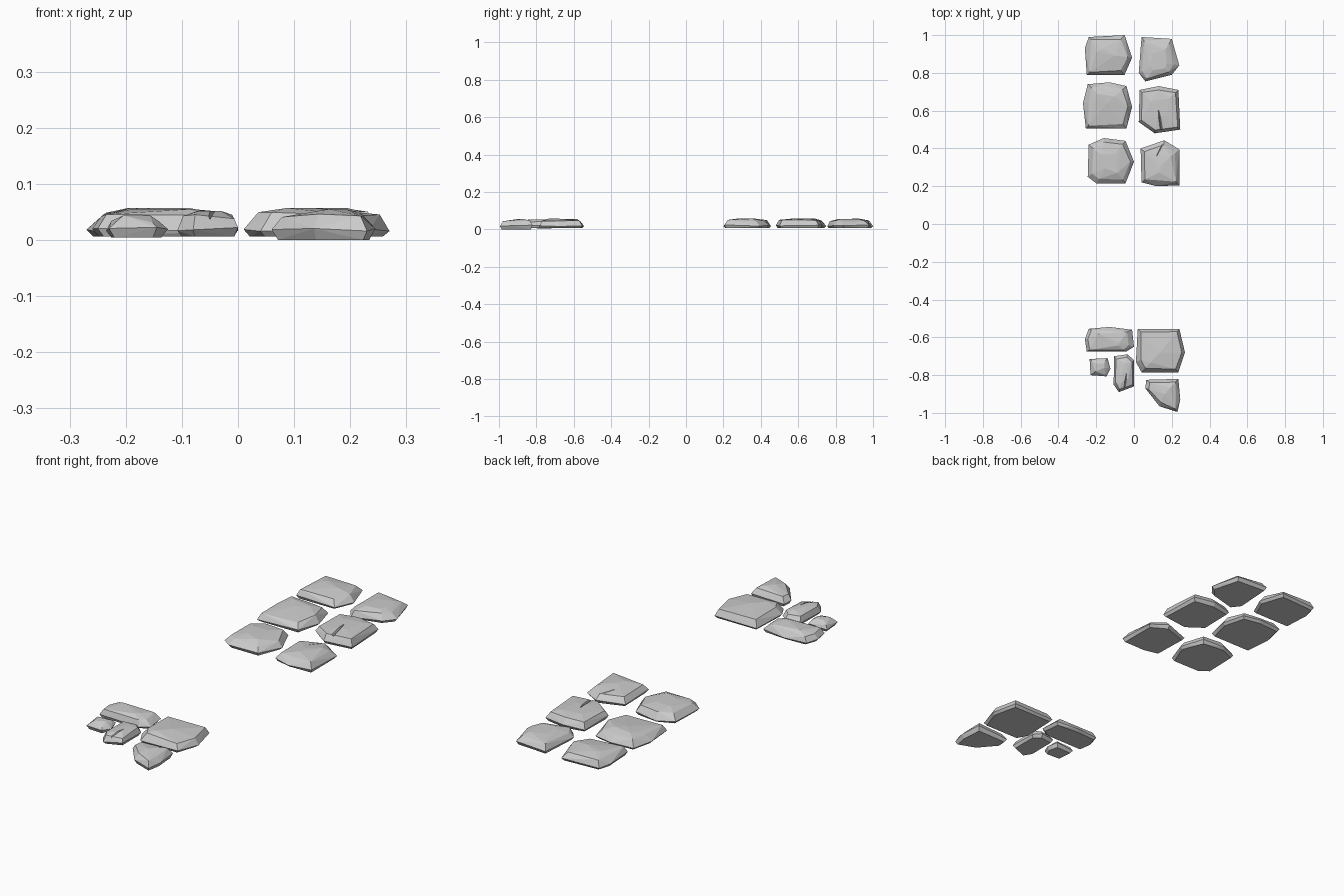
import bpy, bmesh, random
from mathutils import Vector

if "Cube" in bpy.data.objects:
    bpy.data.objects.remove(bpy.data.objects["Cube"])

random.seed(4)


def hull_object(name, points):
    bm = bmesh.new()
    for p in points:
        bm.verts.new(p)
    res = bmesh.ops.convex_hull(bm, input=bm.verts)
    loose = {g for g in res["geom_interior"] + res["geom_unused"]
             if isinstance(g, bmesh.types.BMVert)}
    bmesh.ops.delete(bm, geom=list(loose), context='VERTS')
    bmesh.ops.recalc_face_normals(bm, faces=bm.faces)
    me = bpy.data.meshes.new(name)
    bm.to_mesh(me)
    bm.free()
    ob = bpy.data.objects.new(name, me)
    bpy.context.collection.objects.link(ob)
    return ob


def stone(name, outline, height=0.057, base=0.006, rim=0.026):
    # flat underside, wide waist, inset shoulder, slightly domed top
    c = sum((Vector(p) for p in outline), Vector((0, 0))) / len(outline)
    pts = []
    for p in outline:
        d = Vector(p) - c
        for inset, z in ((0.012, base),
                         (0, 0.018 + random.uniform(-0.003, 0.006)),
                         (rim * random.uniform(0.6, 1.2),
                          height - random.uniform(0.006, 0.015))):
            q = c + d * (1 - inset / d.length)
            pts.append((q.x, q.y, z))
        if random.random() < 0.6:
            q = c + d * random.uniform(0.3, 0.55)
            pts.append((q.x, q.y, height))
    pts.append((c.x, c.y, height))
    return hull_object(name, pts)


def crack(ob, start, end, width, depth=0.016):
    # wedge-shaped groove tapering from start to end
    a, b = Vector((*start, 0)), Vector((*end, 0))
    n = (b - a).cross(Vector((0, 0, 1))).normalized() * width / 2
    up, low = Vector((0, 0, 0.07)), Vector((0, 0, 0.052 - depth))
    cutter = hull_object("crack_cutter", [a + n + up, a - n + up, a + low,
                                          b + n * 0.4 + up, b - n * 0.4 + up,
                                          b + Vector((0, 0, 0.05))])
    cutter.hide_render = True
    cutter.hide_viewport = True
    m = ob.modifiers.new("crack", 'BOOLEAN')
    m.operation, m.solver, m.object = 'DIFFERENCE', 'EXACT', cutter


# Far group: two columns of three slabs
stone("far_slab_left_back", [(-.24, .99), (-.05, 1), (-.01, .88), (-.05, .79),
                             (-.25, .79), (-.26, .93)])
stone("far_slab_right_back", [(.04, .99), (.2, .98), (.24, .84), (.2, .79),
                              (.06, .755), (.025, .8)], 0.055)
stone("far_slab_left_middle", [(-.245, .74), (-.13, .75), (-.04, .73), (-.01, .62),
                               (-.04, .505), (-.255, .505), (-.27, .64)])
mid = stone("far_slab_right_middle", [(.03, .71), (.13, .73), (.235, .71), (.245, .5),
                                      (.11, .48), (.025, .54)])
stone("far_slab_left_front", [(-.24, .42), (-.16, .455), (-.045, .44), (0, .33),
                              (-.045, .215), (-.2, .215), (-.245, .25)])
front = stone("far_slab_right_front", [(.035, .4), (.16, .443), (.24, .395),
                                       (.24, .205), (.12, .2), (.04, .22)])

# Near group: broken slabs of mixed size
stone("near_slab_long", [(-.24, -.555), (-.13, -.545), (-.01, -.56), (0, -.65),
                         (-.04, -.675), (-.25, -.675), (-.26, -.61)], 0.055)
stone("near_slab_large", [(.02, -.555), (.24, -.555), (.27, -.68), (.235, -.785),
                          (.04, -.785), (.01, -.73)])
stone("near_pebble", [(-.235, -.715), (-.14, -.71), (-.125, -.765), (-.145, -.807),
                      (-.23, -.8)], 0.044, 0.004, 0.016)
chip = stone("near_chip", [(-.105, -.7), (-.035, -.69), (0, -.72), (0, -.86),
                           (-.08, -.89), (-.108, -.85)], 0.052, 0.006, 0.016)
stone("near_slab_corner", [(.065, -.825), (.235, -.82), (.245, -.93), (.23, -.995),
                           (.135, -.965), (.06, -.87)], 0.055, 0.0, 0.02)

# Cracks in three of the slabs
crack(mid, (.145, .5), (.13, .6), 0.03)
crack(front, (.17, .46), (.12, .36), 0.06)
crack(chip, (-.05, -.87), (-.04, -.79), 0.03)
